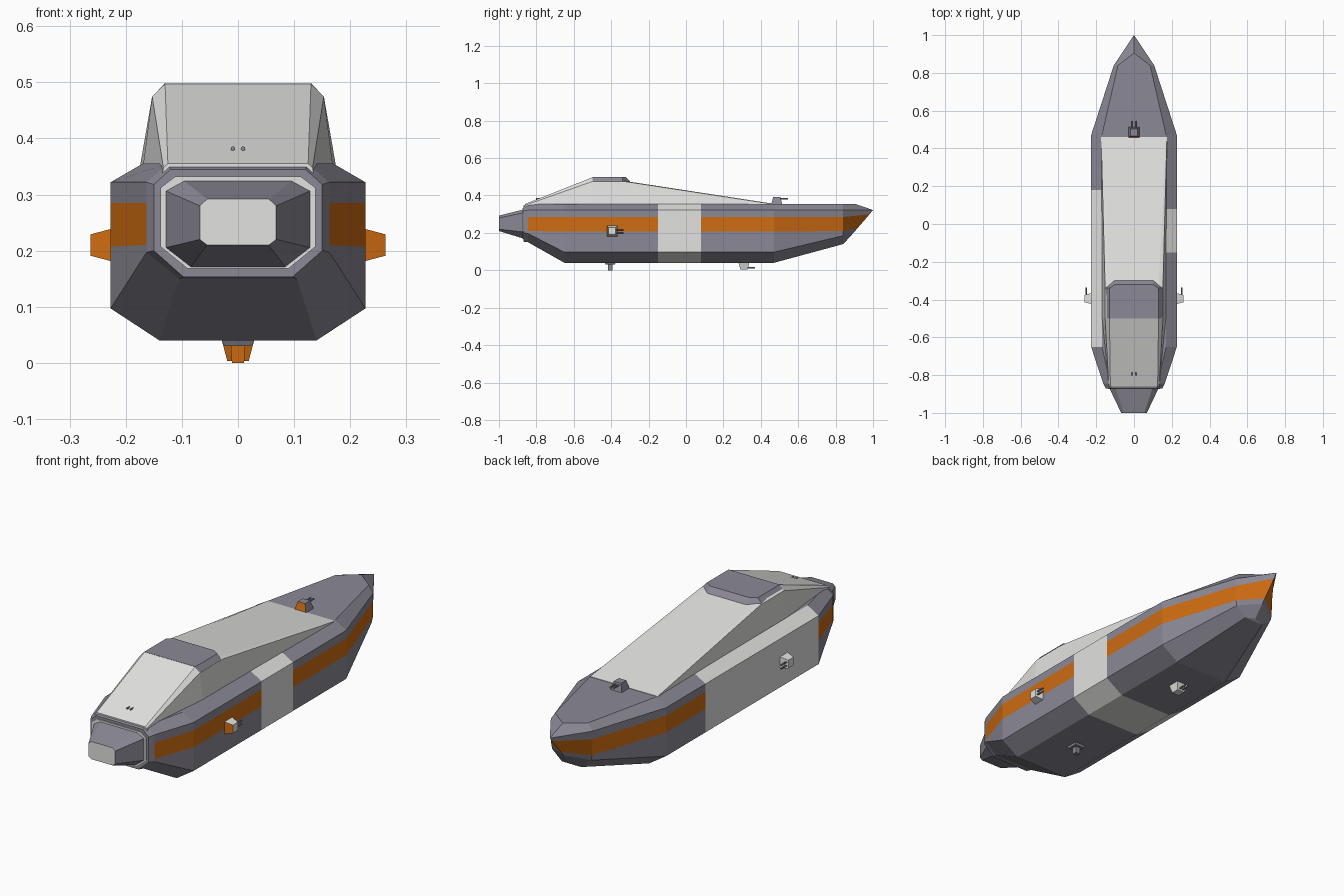
import bpy, bmesh, math
from mathutils import Vector, Matrix

if "Cube" in bpy.data.objects:
    bpy.data.objects.remove(bpy.data.objects["Cube"])


def mat(name, col):
    m = bpy.data.materials.new(name)
    m.diffuse_color = (*col, 1)
    m.use_nodes = True
    m.node_tree.nodes["Principled BSDF"].inputs["Base Color"].default_value = m.diffuse_color
    return m


HULL, WHITE, ORANGE = 0, 1, 2
MATS = [mat("hull_grey", (0.26, 0.25, 0.30)),
        mat("off_white", (0.76, 0.76, 0.75)),
        mat("orange_stripe", (0.62, 0.15, 0.006))]


def finish(name, bm, rule, matrix=None):
    """Turn a bmesh into an object, colouring faces with rule(centre, normal)."""
    if matrix:
        bm.transform(matrix)
    bmesh.ops.remove_doubles(bm, verts=bm.verts, dist=1e-5)
    bmesh.ops.recalc_face_normals(bm, faces=bm.faces)
    bm.normal_update()
    for f in bm.faces:
        f.material_index = rule(f.calc_center_median(), f.normal)
    me = bpy.data.meshes.new(name)
    bm.to_mesh(me)
    bm.free()
    for m in MATS:
        me.materials.append(m)
    ob = bpy.data.objects.new(name, me)
    bpy.context.collection.objects.link(ob)
    return ob


def loft(stations, cap_end=True):
    """Skin half sections [(y, [(x, z) or (x, z, y)...])], mirrored across x = 0."""
    bm = bmesh.new()
    rings = []
    for y, half in stations:
        pts = [Vector((p[0], p[2] if len(p) > 2 else y, p[1])) for p in half]
        pts += [Vector((-p.x, p.y, p.z)) for p in reversed(pts)]
        rings.append([bm.verts.new(p) for p in pts])
    n = len(rings[0])
    for a, b in zip(rings, rings[1:]):
        for i in range(n):
            j = (i + 1) % n
            bm.faces.new((a[i], a[j], b[j], b[i]))
    bm.faces.new(rings[0])
    if cap_end:
        bm.faces.new(rings[-1])
    return bm


# Main hull: rows are bottom, chine, stripe low, stripe high, shoulder, deck edge
full = [(0.14, 0.04), (0.227, 0.097), (0.227, 0.207), (0.227, 0.285), (0.227, 0.322), (0.17, 0.355)]
stern_lip = [(0.105, 0.15), (0.163, 0.197), (0.163, 0.21), (0.163, 0.285), (0.163, 0.322), (0.125, 0.355)]
stern = [(0.097, 0.153), (0.15, 0.2), (0.15, 0.212), (0.15, 0.285), (0.15, 0.318), (0.12, 0.345)]
bow = [(0.05, 0.14), (0.1, 0.185), (0.105, 0.21), (0.107, 0.285), (0.107, 0.322), (0.085, 0.355)]
stem = [(0, 0.15, 0.85), (0, 0.205, 0.9), (0, 0.225, 0.917), (0, 0.3, 0.982), (0, 0.322, 1.0), (0, 0.355, 0.905)]


def hull_colour(c, n):
    if n.y < -0.95:
        return HULL
    if -0.15 < c.y < 0.08 and n.z < 0.95:
        return WHITE
    if c.x < -0.15 and -0.65 < c.y < 0.18 and n.z > -0.2 and n.z < 0.95:
        return WHITE
    if 0.207 < c.z < 0.30 and abs(n.z) < 0.5 and c.y > -0.85 and abs(c.x) > 0.01:
        if c.y > 0.84 or c.z < 0.285:
            return ORANGE
    return HULL


bm = loft([(-0.87, stern), (-0.845, stern_lip)] + [(y, full) for y in (-0.65, -0.15, 0.08, 0.18, 0.47)]
          + [(0.84, bow), (1.0, stem)], cap_end=False)
finish("hull", bm, hull_colour)

# White panel on the stern, inside the hull-coloured rim
panel = [(0.09, 0.168), (0.138, 0.207), (0.138, 0.312), (0.112, 0.332)]
finish("stern_panel", loft([(-0.874, panel), (-0.866, panel)]), lambda c, n: WHITE)

# Engine nozzle with a white end
finish("engine_nozzle",
       loft([(-1.0, [(0.055, 0.21), (0.068, 0.22), (0.068, 0.28), (0.055, 0.292)]),
             (-0.87, [(0.085, 0.17), (0.13, 0.205), (0.13, 0.307), (0.097, 0.325)])]),
       lambda c, n: WHITE if n.y < -0.95 else HULL)

# Superstructure: long ramp forward, short ramp aft
finish("superstructure",
       loft([(-0.86, [(0.135, 0.335), (0.133, 0.348), (0.125, 0.355)]),
             (-0.5, [(0.17, 0.345), (0.153, 0.475), (0.13, 0.497)]),
             (-0.33, [(0.17, 0.345), (0.153, 0.475), (0.13, 0.478)]),
             (0.46, [(0.174, 0.345), (0.174, 0.354), (0.17, 0.357)])]),
       lambda c, n: WHITE)

# Bridge cap on top
finish("bridge",
       loft([(-0.5, [(0.153, 0.474), (0.131, 0.498)]),
             (-0.34, [(0.153, 0.474), (0.131, 0.498)]),
             (-0.32, [(0.128, 0.47, -0.315), (0.1, 0.498)]),
             (-0.295, [(0.108, 0.465), (0.1, 0.472, -0.297)])]),
       lambda c, n: HULL)


def frustum(name, matrix, base, tip, height, rule):
    """Four-sided tapered block standing on its local z = 0."""
    bm = bmesh.new()
    bmesh.ops.create_cone(bm, cap_ends=True, segments=4, radius1=base * math.sqrt(2),
                          radius2=tip * math.sqrt(2), depth=height,
                          matrix=Matrix.Translation((0, 0, height / 2)) @ Matrix.Rotation(math.pi / 4, 4, 'Z'))
    finish(name, bm, rule, matrix)


def barrel(name, centre, length, radius=0.004):
    bm = bmesh.new()
    bmesh.ops.create_cone(bm, cap_ends=True, segments=8, radius1=radius, radius2=radius, depth=length)
    finish(name, bm, lambda c, n: HULL, Matrix.Translation(centre) @ Matrix.Rotation(math.pi / 2, 4, 'X'))


def turret(name, pos, up, body):
    """Gun turret facing +y with an orange back face and twin barrels."""
    pos, up = Vector(pos), Vector(up)
    fwd = Vector((0, 1, 0))
    side = fwd.cross(up)
    m = Matrix((side, fwd, up)).transposed().to_4x4()
    m.translation = pos
    frustum(name, m, 0.029, 0.019, 0.038, lambda c, n: ORANGE if n.y < -0.6 else body)
    for s in (-1, 1):
        barrel(name + "_barrel", pos + up * 0.028 + side * s * 0.008 + fwd * 0.035, 0.05)


# Turrets on deck, sides and keel
turret("deck_turret", (0, 0.485, 0.354), (0, 0, 1), HULL)
turret("keel_turret", (0, 0.31, 0.041), (0, 0, -1), WHITE)
for s in (-1, 1):
    turret("side_turret", (s * 0.225, -0.395, 0.21), (s, 0, 0), WHITE)

# Small pedestal mount under the stern
flip = Matrix.Translation((0, -0.405, 0.042)) @ Matrix.Rotation(math.pi, 4, 'X')
frustum("keel_mount_plate", flip, 0.03, 0.024, 0.012, lambda c, n: HULL)
frustum("keel_mount_stem", flip, 0.013, 0.011, 0.042, lambda c, n: ORANGE if n.y < -0.6 else HULL)

# Twin guns poking out of the aft ramp
for s in (-1, 1):
    barrel("aft_gun", (s * 0.009, -0.785, 0.382), 0.035)
